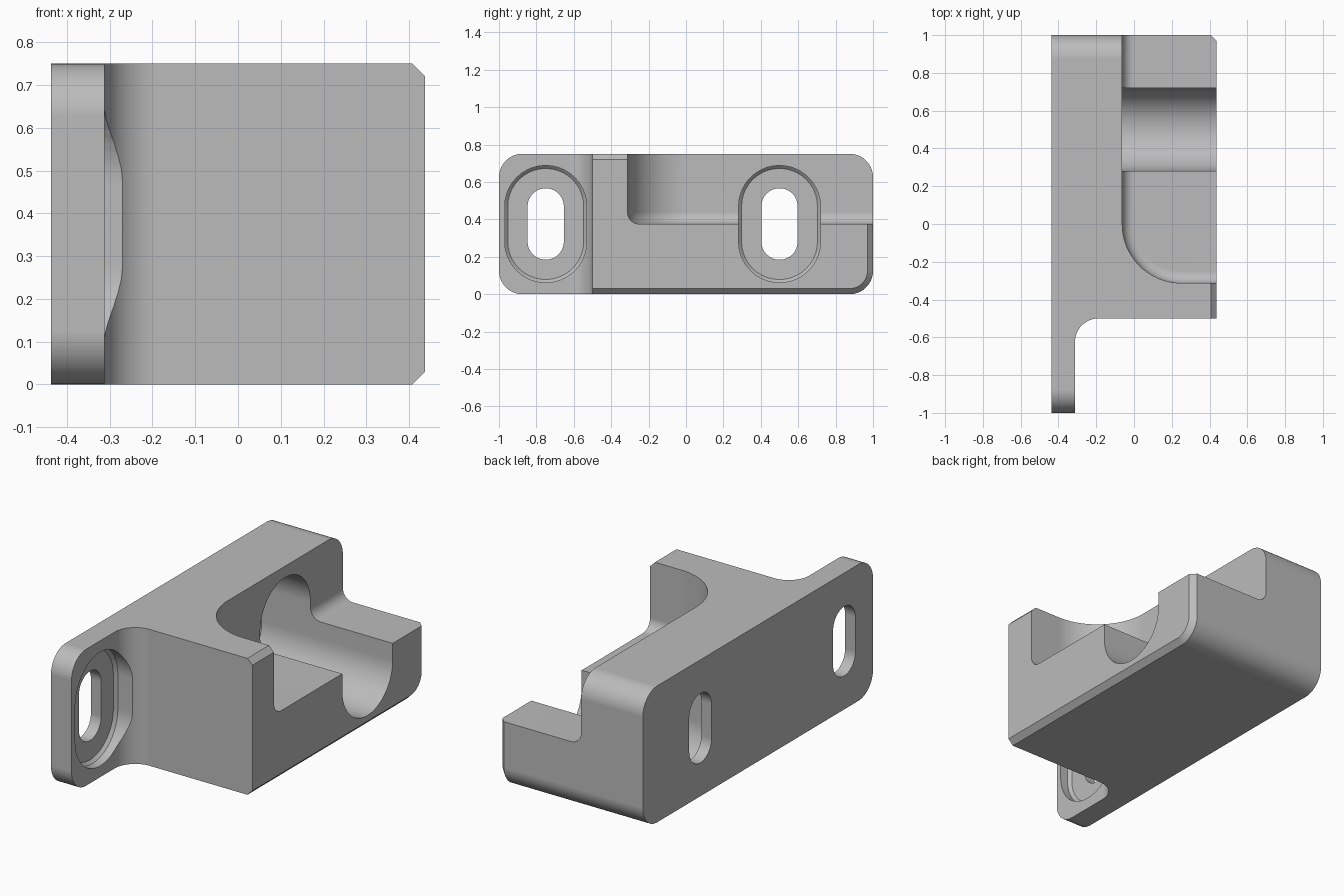
import bpy, bmesh
from math import sin, cos, pi, sqrt

cube = bpy.data.objects.get("Cube")
if cube:
    bpy.data.objects.remove(cube, do_unlink=True)

STEPS = 20


def arc(cx, cy, r, start, end):
    """Points on an arc; angles in quarter turns."""
    return [(cx + r * cos(a * pi / 2), cy + r * sin(a * pi / 2))
            for a in (start + (end - start) * i / STEPS for i in range(STEPS + 1))]


def rounded_rect(y0, y1, z0, z1, r):
    return (arc(y1 - r, z1 - r, r, 0, 1) + arc(y0 + r, z1 - r, r, 1, 2)
            + arc(y0 + r, z0 + r, r, 2, 3) + arc(y1 - r, z0 + r, r, 3, 4))


def oblong(y, r):
    """Upright slot outline centred at mid height."""
    return (arc(y, MID + STRAIGHT, r, 0, 2) + arc(y, MID - STRAIGHT, r, 2, 4))


def loft(name, rings, axis):
    """Solid through matching outlines, each given as (position, points)."""
    bm = bmesh.new()
    loops = []
    for pos, pts in rings:
        loops.append([bm.verts.new((pos, a, b) if axis == "x" else (a, b, pos))
                      for a, b in pts])
    n = len(loops[0])
    for lo, hi in zip(loops, loops[1:]):
        for i in range(n):
            j = (i + 1) % n
            bm.faces.new((lo[i], lo[j], hi[j], hi[i]))
    bm.faces.new(loops[0][::-1])
    bm.faces.new(loops[-1])
    bmesh.ops.recalc_face_normals(bm, faces=bm.faces)
    mesh = bpy.data.meshes.new(name)
    bm.to_mesh(mesh)
    bm.free()
    ob = bpy.data.objects.new(name, mesh)
    bpy.context.collection.objects.link(ob)
    return ob


def combine(ob, cutter, operation):
    mod = ob.modifiers.new(cutter.name, "BOOLEAN")
    mod.operation, mod.solver, mod.object = operation, "EXACT", cutter
    bpy.context.view_layer.objects.active = ob
    bpy.ops.object.modifier_apply(modifier=mod.name)
    bpy.data.objects.remove(cutter, do_unlink=True)


X, H = 0.4375, 0.75
MID, STRAIGHT = H / 2, 0.094
CHAMFER = 0.03

# Rounded block with a chamfered outer end
block = rounded_rect(-1, 1, 0, H, 0.125)
inset = rounded_rect(-1 + CHAMFER, 1 - CHAMFER, CHAMFER, H - CHAMFER, 0.125 - CHAMFER)
bracket = loft("mounting_bracket",
               [(-X, block), (X - CHAMFER, block), (X, inset)], "x")

# Plan outline leaving a thin lug with a filleted root
plan = ([(-0.6, 1.2), (-0.6, -1.2), (-0.3125, -1.2)]
        + arc(-0.1875, -0.625, 0.125, 2, 1) + [(0.6, -0.5), (0.6, 1.2)])
combine(bracket, loft("plan_outline", [(-0.2, plan), (1, plan)], "z"), "INTERSECT")


# Open pocket with a rounded corner and a filleted floor
def pocket_outline(d):
    return (arc(0.25, 0, 0.3125 - d, 2, 3)
            + [(0.7, -0.3125 + d), (0.7, 1.2), (-0.0625 + d, 1.2)])


fillet = 0.0625
rings = []
for i in range(9):
    a = i / 8 * pi / 2
    rings.append((MID + fillet * (1 - cos(a)), pocket_outline(fillet * (1 - sin(a)))))
rings.append((1, pocket_outline(0)))
combine(bracket, loft("pocket", rings, "z"), "DIFFERENCE")

# Counterbored mounting slots
for y in (-0.75, 0.5):
    wide, narrow = oblong(y, 0.219), oblong(y, 0.203)
    combine(bracket, loft("counterbore", [(-0.375, narrow), (-0.359, wide), (0.6, wide)], "x"),
            "DIFFERENCE")
    slot = oblong(y, 0.097)
    combine(bracket, loft("slot", [(-0.6, slot), (-0.3, slot)], "x"), "DIFFERENCE")

# Single grey finish
grey = bpy.data.materials.new("grey")
grey.use_nodes = True
colour = (0.5, 0.5, 0.5, 1)
grey.diffuse_color = colour
grey.node_tree.nodes["Principled BSDF"].inputs["Base Color"].default_value = colour
bracket.data.materials.clear()
bracket.data.materials.append(grey)

# Smooth curved faces, flat plane faces
bpy.ops.object.select_all(action="DESELECT")
bracket.select_set(True)
bpy.context.view_layer.objects.active = bracket
bpy.ops.object.shade_smooth_by_angle(angle=pi / 6)
normals = bracket.modifiers.new("face_normals", "WEIGHTED_NORMAL")
normals.keep_sharp = True
